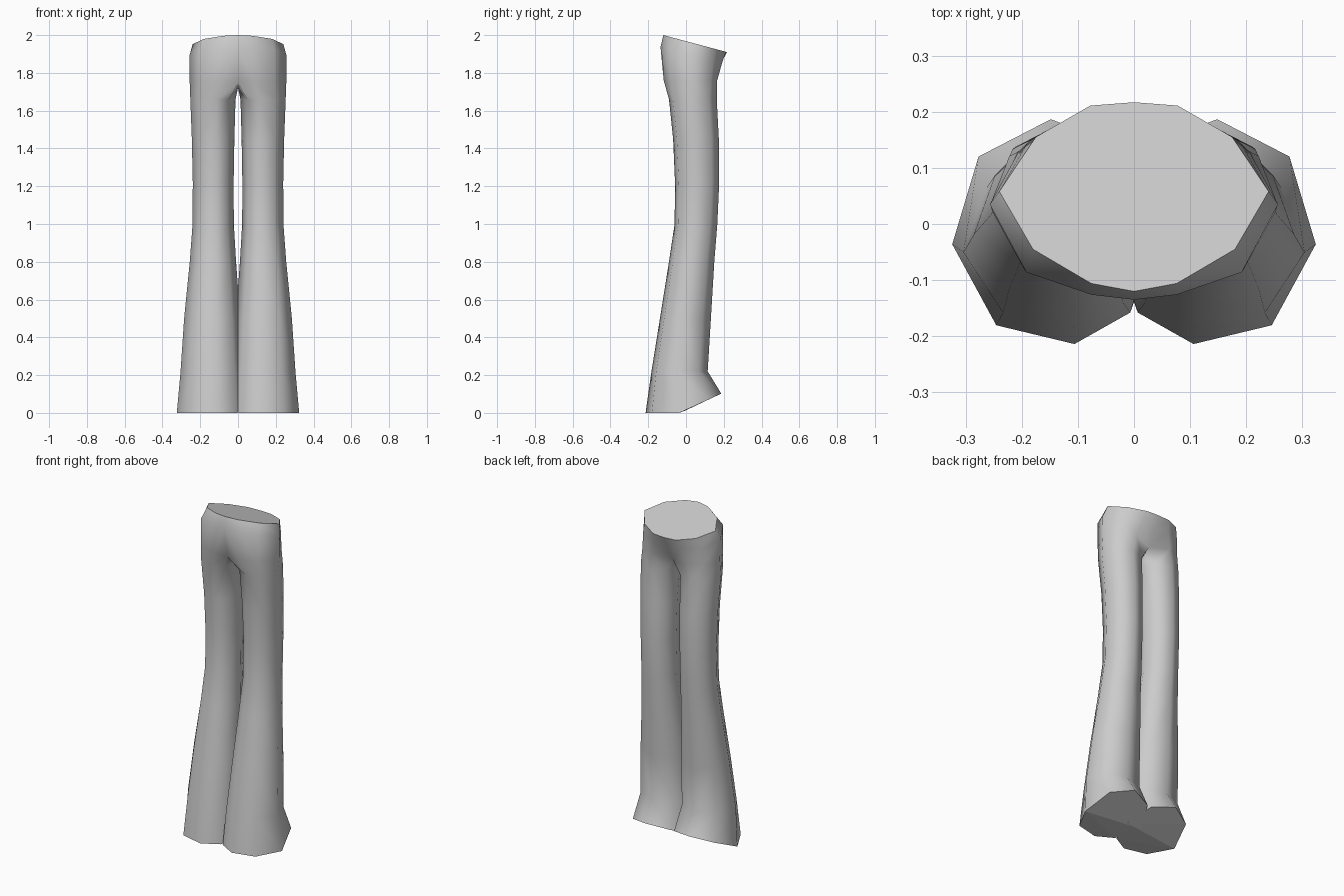
import bpy, bmesh
from math import cos, sin, radians

cube = bpy.data.objects.get("Cube")
if cube:
    bpy.data.objects.remove(cube, do_unlink=True)

fabric = bpy.data.materials.new("grey fabric")
fabric.use_nodes = True
colour = (0.6, 0.6, 0.6, 1)
fabric.diffuse_color = colour
fabric.node_tree.nodes["Principled BSDF"].inputs["Base Color"].default_value = colour

# Half outlines of waist, hip and seat: front centre round to back centre (x, y)
WAIST = [(0, -.12), (.076, -.106), (.18, -.045), (.24, .058), (.175, .155), (.078, .211), (0, .217)]
HIP = [(0, -.135), (.076, -.126), (.192, -.086), (.257, .035), (.19, .145), (.09, .19), (0, .185)]
SEAT = [(0, -.10), (.08, -.118), (.195, -.082), (.256, .035), (.205, .13), (.12, .165), (0, .13)]

# Leg sections: height, inner x, outer x, front y, back y
LEG = [(1.66, .013, .253, -.092, .163), (1.45, .019, .245, -.07, .174),
       (1.22, .023, .24, -.06, .176), (1.0, .022, .241, -.062, .166),
       (.8, .01, .256, -.092, .15), (.5, -.012, .286, -.14, .132),
       (.22, -.03, .305, -.185, .115), (0, -.048, .325, -.217, .187)]
ANGLES = [-100, -55, -6, 42, 87, 132, 177, 225]

bm = bmesh.new()


def half_ring(outline, height):
    return [bm.verts.new((x, y, height(x, y))) for x, y in outline]


def leg_ring(z, inner, outer, front, back):
    cx, cy = (inner + outer) / 2, (front + back) / 2
    rx, ry = (outer - inner) / 2, (back - front) / 2
    ring = []
    for a in ANGLES:
        y = cy + ry * sin(radians(a))
        # The hem rises towards the heel
        lift = max(0, (y + .03) * .47) if z == 0 else 0
        ring.append(bm.verts.new((cx + rx * cos(radians(a)), y, z + lift)))
    return ring


def bridge(upper, lower, closed):
    n = len(upper)
    for i in range(n if closed else n - 1):
        j = (i + 1) % n
        bm.faces.new((upper[i], lower[i], lower[j], upper[j])).smooth = True


# Waist and hips
waist = half_ring(WAIST, lambda x, y: 1.968 - .267 * y)
hip = half_ring(HIP, lambda x, y: 1.90 - .27 * y)
seat = half_ring(SEAT, lambda x, y: 1.76 if x else 1.745)
bridge(waist, hip, False)
bridge(hip, seat, False)

# Leg, joined to the seat through the crotch point
crotch = bm.verts.new((0, .02, 1.72))
previous = seat[1:] + [crotch, seat[0]]
for section in LEG:
    ring = leg_ring(*section)
    bridge(previous, ring, True)
    previous = ring

# Flat closing faces at the waist and the hem
caps = [bm.faces.new(waist), bm.faces.new(list(reversed(previous)))]
bmesh.ops.triangulate(bm, faces=[caps[1]])
bm.normal_update()

mesh = bpy.data.meshes.new("trousers")
bm.to_mesh(mesh)
bm.free()
mesh.materials.append(fabric)
trousers = bpy.data.objects.new("trousers", mesh)
bpy.context.collection.objects.link(trousers)

mirror = trousers.modifiers.new("other leg", 'MIRROR')
mirror.merge_threshold = .0005
